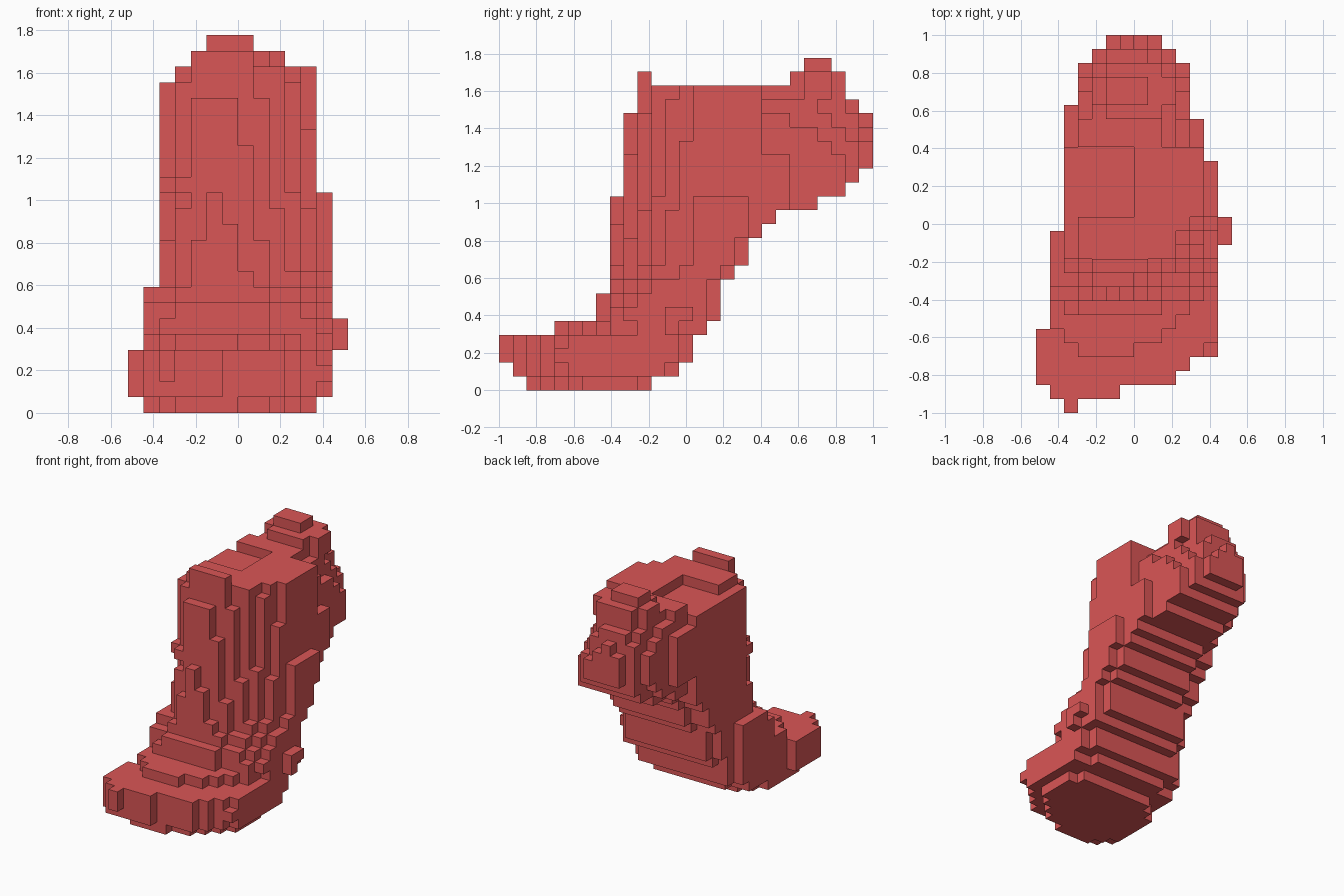
import bpy
import bmesh

cube = bpy.data.objects.get("Cube")
if cube:
    bpy.data.objects.remove(cube, do_unlink=True)

STEP = 2 / 27  # block size; the body is 14 x 27 x 24 blocks

# Layers from the ground up:
# repeats, y start, y end, x start, x end, front tip x, front depth, back depth
LAYERS = [
    (1, 2, 11, 1, 12, 4.5, 6, 5),      # sole
    (1, 1, 13, 0, 13, 3.0, 5, 5),      # toes
    (1, 0, 14, 0, 13, 2.5, 5, 4),
    (1, 0, 14, 0, 13, 2.5, 7, 4),
    (1, 4, 15, 1, 13, 5.0, 9, 4),      # instep
    (1, 7, 16, 1, 13, 5.5, 3, 4),
    (1, 7, 16, 1, 13, 5.5, 5, 4),
    (1, 8, 16, 1, 13, 5.5, 5, 4),
    (1, 8, 17, 2, 13, 5.5, 6, 4),      # shin and calf
    (2, 8, 18, 2, 13, 5.5, 7, 4),
    (1, 8, 19, 2, 13, 5.5, 7, 4),
    (1, 8, 20, 2, 13, 5.5, 7, 4.5),
    (1, 8, 23, 2, 13, 5.5, 7, 6),
    (1, 9, 25, 2, 12, 5.5, 6, 6),      # rounded rear
    (1, 9, 26, 2, 12, 5.5, 6, 6),
    (4, 9, 27, 2, 12, 5.5, 6, 6),
    (1, 10, 26, 2, 12, 5.5, 6, 6),
    (1, 10, 25, 3, 12, 5.5, 6, 7),
]

# Plan outline from front to back: repeats, x start, x end
PLAN = [(1, 2, 3), (1, 1, 6), (1, 0, 10), (1, 0, 11), (2, 0, 13), (7, 1, 13),
        (5, 2, 13), (3, 2, 12), (1, 2, 11), (3, 3, 11), (1, 4, 10), (1, 5, 9)]


def expand(rows):
    return [row[1:] for row in rows for _ in range(row[0])]


def in_cap(x, dist, depths, tip, x0, x1, power):
    """True where a block centre lies inside the rounded end of a layer."""
    half, depth = (tip - x0, depths[0]) if x < tip else (x1 - tip, depths[1])
    v = max(0, (depth - dist) / depth)
    return v ** power + (abs(x - tip) / half) ** power <= 1


def in_rear(x, y, z):
    """Rounds the back of the upper part like a ball that droops to the left."""
    z0 = 17.5 - 0.6 * max(0, x - 7)
    return y < 19 or ((x - 7) / 5) ** 2 + ((y - 19.5) / 7.6) ** 2 + ((z - z0) / 6) ** 2 <= 1


def box(xs, ys, zs):
    return {(i, j, k) for i in range(*xs) for j in range(*ys) for k in range(*zs)}


# Fill the layers; the shin leans back and has a keel-shaped front
cells = set()
plan = expand(PLAN)
for k, (y0, y1, x0, x1, tip, front, back) in enumerate(expand(LAYERS)):
    shin = k >= 8
    nose = 7 + 0.1 * k if shin else y0
    power = 1.4 if shin else 1.9
    for j in range(y0, y1):
        for i in range(max(x0, plan[j][0]), min(x1, plan[j][1])):
            x, y = i + 0.5, j + 0.5
            if (in_cap(x, y - nose, (0.5 * front, front), tip, x0, x1, power)
                    and in_cap(x, y1 - y, (0.65 * back, 0.35 * back), (x0 + x1) / 2, x0, x1, 2.3)
                    and in_rear(x, y, k + 0.5)):
                cells.add((i, j, k))

# Shallow dip in the cut top
cells -= box((2, 7), (14, 19), (21, 22))

# Ankle bump, toe tip, front rim and top mound
cells |= box((12, 13), (11, 15), (4, 6))
cells |= box((13, 14), (12, 13), (4, 6))
cells |= box((13, 14), (13, 14), (5, 6))
cells |= box((2, 3), (0, 2), (2, 4))
cells |= box((4, 8), (10, 11), (20, 23))
cells |= box((5, 9), (21, 25), (21, 23))
cells |= box((4, 10), (22, 24), (21, 23))
cells |= box((5, 8), (22, 24), (23, 24))

# Skin the blocks with their exposed faces
bm = bmesh.new()
verts = {}


def corner(p):
    if p not in verts:
        verts[p] = bm.verts.new(((p[0] - 7) * STEP, (p[1] - 13.5) * STEP, p[2] * STEP))
    return verts[p]


for c in sorted(cells):
    for axis in range(3):
        u, w = (axis + 1) % 3, (axis + 2) % 3
        for side in (0, 1):
            near = list(c)
            near[axis] += 1 if side else -1
            if tuple(near) in cells:
                continue
            quad = []
            for du, dw in ((0, 0), (1, 0), (1, 1), (0, 1)):
                p = list(c)
                p[axis] += side
                p[u] += du
                p[w] += dw
                quad.append(corner(tuple(p)))
            bm.faces.new(quad if side else quad[::-1])

# Merge flat areas into single faces
bmesh.ops.dissolve_limit(bm, angle_limit=0.01, verts=bm.verts[:], edges=bm.edges[:])
mesh = bpy.data.meshes.new("blocky_leg")
bm.to_mesh(mesh)
bm.free()

# Material
red = bpy.data.materials.new("soft_red")
red.use_nodes = True
colour = (0.7, 0.092, 0.092, 1)
red.diffuse_color = colour
red.node_tree.nodes["Principled BSDF"].inputs["Base Color"].default_value = colour
mesh.materials.append(red)

leg = bpy.data.objects.new("blocky_leg", mesh)
bpy.context.collection.objects.link(leg)
